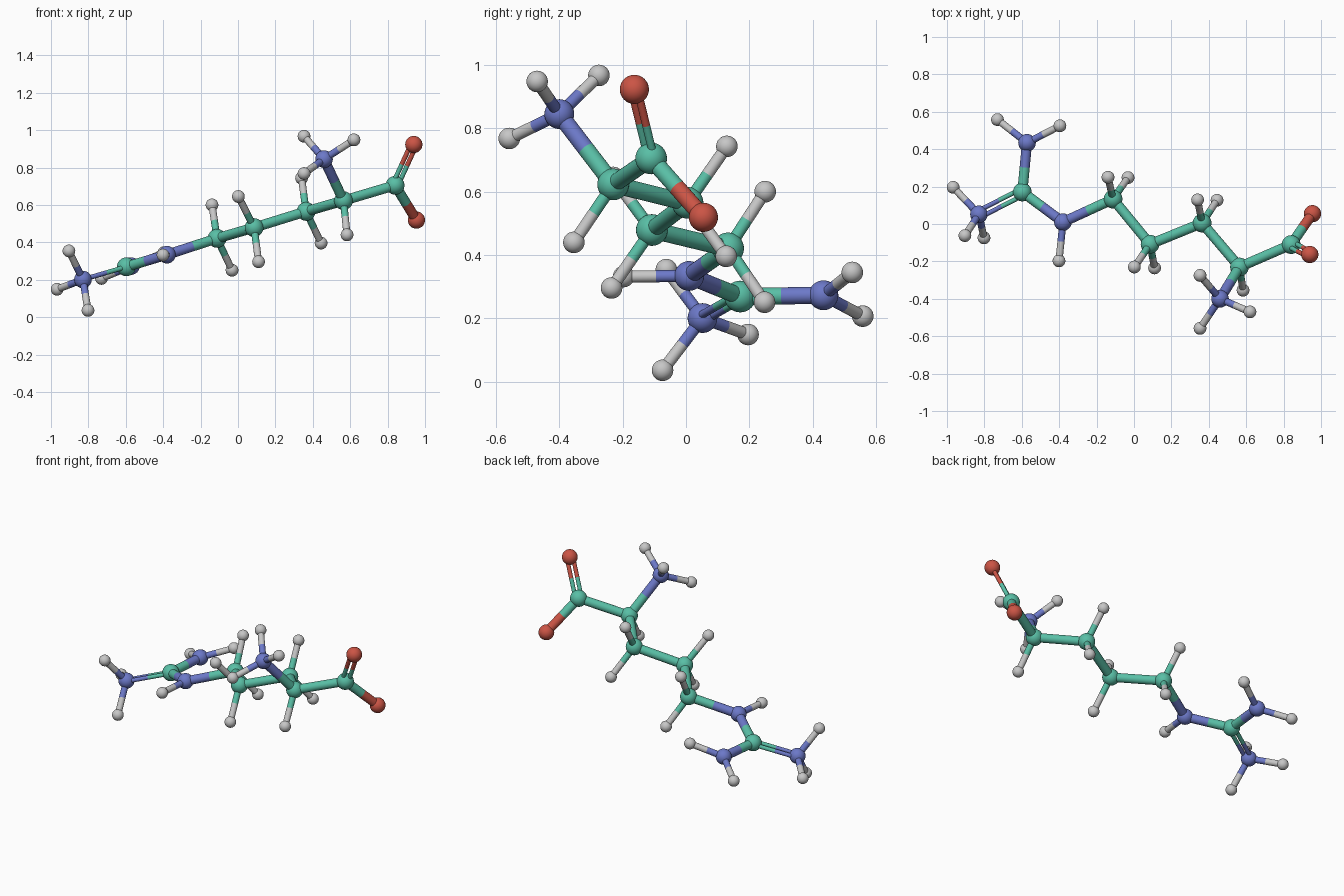
import bpy
import bmesh
from mathutils import Vector, Matrix

cube = bpy.data.objects.get("Cube")
if cube:
    bpy.data.objects.remove(cube, do_unlink=True)


def make_material(name, rgb):
    mat = bpy.data.materials.new(name)
    mat.use_nodes = True
    mat.diffuse_color = (*rgb, 1)
    mat.node_tree.nodes["Principled BSDF"].inputs["Base Color"].default_value = (*rgb, 1)
    return mat


# Element letter -> material and ball radius
MATERIALS = {
    "C": make_material("sea_green", (0.1, 0.52, 0.38)),
    "N": make_material("slate_blue", (0.15, 0.19, 0.58)),
    "O": make_material("brick_red", (0.6, 0.09, 0.06)),
    "H": make_material("light_grey", (0.57, 0.57, 0.57)),
}
RADIUS = {"C": 0.05, "N": 0.047, "O": 0.046, "H": 0.034}
THICK, THIN, TWIN, TWIN_GAP = 0.027, 0.019, 0.0125, 0.018

# Heavy atoms: name -> element, position
ATOMS = {
    "end_carbon": ("C", (0.84, -0.11, 0.705)),
    "upper_oxygen": ("O", (0.94, -0.163, 0.923)),
    "lower_oxygen": ("O", (0.954, 0.055, 0.519)),
    "branch_carbon": ("C", (0.564, -0.23, 0.623)),
    "branch_nitrogen": ("N", (0.46, -0.4, 0.845)),
    "chain_carbon_a": ("C", (0.364, 0.005, 0.565)),
    "chain_carbon_b": ("C", (0.086, -0.108, 0.479)),
    "chain_carbon_c": ("C", (-0.112, 0.133, 0.421)),
    "chain_nitrogen": ("N", (-0.38, 0.01, 0.334)),
    "fork_carbon": ("C", (-0.597, 0.171, 0.269)),
    "back_nitrogen": ("N", (-0.572, 0.434, 0.273)),
    "side_nitrogen": ("N", (-0.829, 0.052, 0.201)),
}

# Hydrogen positions around each heavy atom
HYDROGENS = {
    "branch_carbon": [(0.583, -0.354, 0.44)],
    "branch_nitrogen": [(0.353, -0.275, 0.967), (0.62, -0.47, 0.948), (0.353, -0.558, 0.768)],
    "chain_carbon_a": [(0.34, 0.129, 0.743), (0.444, 0.127, 0.396)],
    "chain_carbon_b": [(0.002, -0.23, 0.645), (0.11, -0.235, 0.296)],
    "chain_carbon_c": [(-0.139, 0.25, 0.6), (-0.032, 0.248, 0.251)],
    "chain_nitrogen": [(-0.401, -0.197, 0.332)],
    "back_nitrogen": [(-0.73, 0.558, 0.207), (-0.396, 0.525, 0.345)],
    "side_nitrogen": [(-0.904, -0.062, 0.354), (-0.967, 0.196, 0.149), (-0.802, -0.074, 0.036)],
}

SINGLE_BONDS = [
    ("end_carbon", "lower_oxygen"), ("end_carbon", "branch_carbon"),
    ("branch_carbon", "branch_nitrogen"), ("branch_carbon", "chain_carbon_a"),
    ("chain_carbon_a", "chain_carbon_b"), ("chain_carbon_b", "chain_carbon_c"),
    ("chain_carbon_c", "chain_nitrogen"), ("chain_nitrogen", "fork_carbon"),
    ("fork_carbon", "back_nitrogen"),
]
# Double bonds: start, end, and a neighbour that fixes the plane of the pair
DOUBLE_BONDS = [
    ("end_carbon", "upper_oxygen", "lower_oxygen"),
    ("fork_carbon", "side_nitrogen", "back_nitrogen"),
]


def finish(bm, name, materials):
    mesh = bpy.data.meshes.new(name)
    for face in bm.faces:
        face.smooth = True
    bm.to_mesh(mesh)
    bm.free()
    for mat in materials:
        mesh.materials.append(mat)
    obj = bpy.data.objects.new(name, mesh)
    bpy.context.collection.objects.link(obj)
    return obj


def ball(name, element, position):
    bm = bmesh.new()
    bmesh.ops.create_uvsphere(bm, u_segments=32, v_segments=16, radius=RADIUS[element])
    obj = finish(bm, name, [MATERIALS[element]])
    obj.location = position


def stick(name, start, end, elements, radius, offsets=(Vector(),)):
    """Open tubes from start to end, each half in its own atom's colour."""
    axis = end - start
    turn = axis.to_track_quat("Z", "Y").to_matrix().to_4x4()
    bm = bmesh.new()
    for offset in offsets:
        for half in range(2):
            middle = start + axis * (0.25 + 0.5 * half) + offset
            made = bmesh.ops.create_cone(
                bm, cap_ends=False, segments=24, radius1=radius, radius2=radius,
                depth=axis.length / 2, matrix=Matrix.Translation(middle) @ turn)
            for face in {f for v in made["verts"] for f in v.link_faces}:
                face.material_index = half
    finish(bm, name, [MATERIALS[e] for e in elements])


# Heavy atoms
for name, (element, position) in ATOMS.items():
    ball(name, element, position)

# Hydrogens with their thin sticks
for parent, positions in HYDROGENS.items():
    element, origin = ATOMS[parent]
    for i, position in enumerate(positions, 1):
        ball(f"{parent}_hydrogen_{i}", "H", position)
        stick(f"{parent}_hydrogen_stick_{i}", Vector(origin), Vector(position),
              (element, "H"), THIN)

# Backbone sticks
for a, b in SINGLE_BONDS:
    (ea, pa), (eb, pb) = ATOMS[a], ATOMS[b]
    stick(f"{a}_to_{b}_stick", Vector(pa), Vector(pb), (ea, eb), THICK)

# Paired sticks, spread within the plane of the neighbouring atoms
for a, b, neighbour in DOUBLE_BONDS:
    (ea, pa), (eb, pb) = ATOMS[a], ATOMS[b]
    start, end = Vector(pa), Vector(pb)
    axis = end - start
    side = Vector(ATOMS[neighbour][1]) - start
    spread = axis.cross(side).cross(axis).normalized() * TWIN_GAP
    stick(f"{a}_to_{b}_twin_stick", start, end, (ea, eb), TWIN, (spread, -spread))
